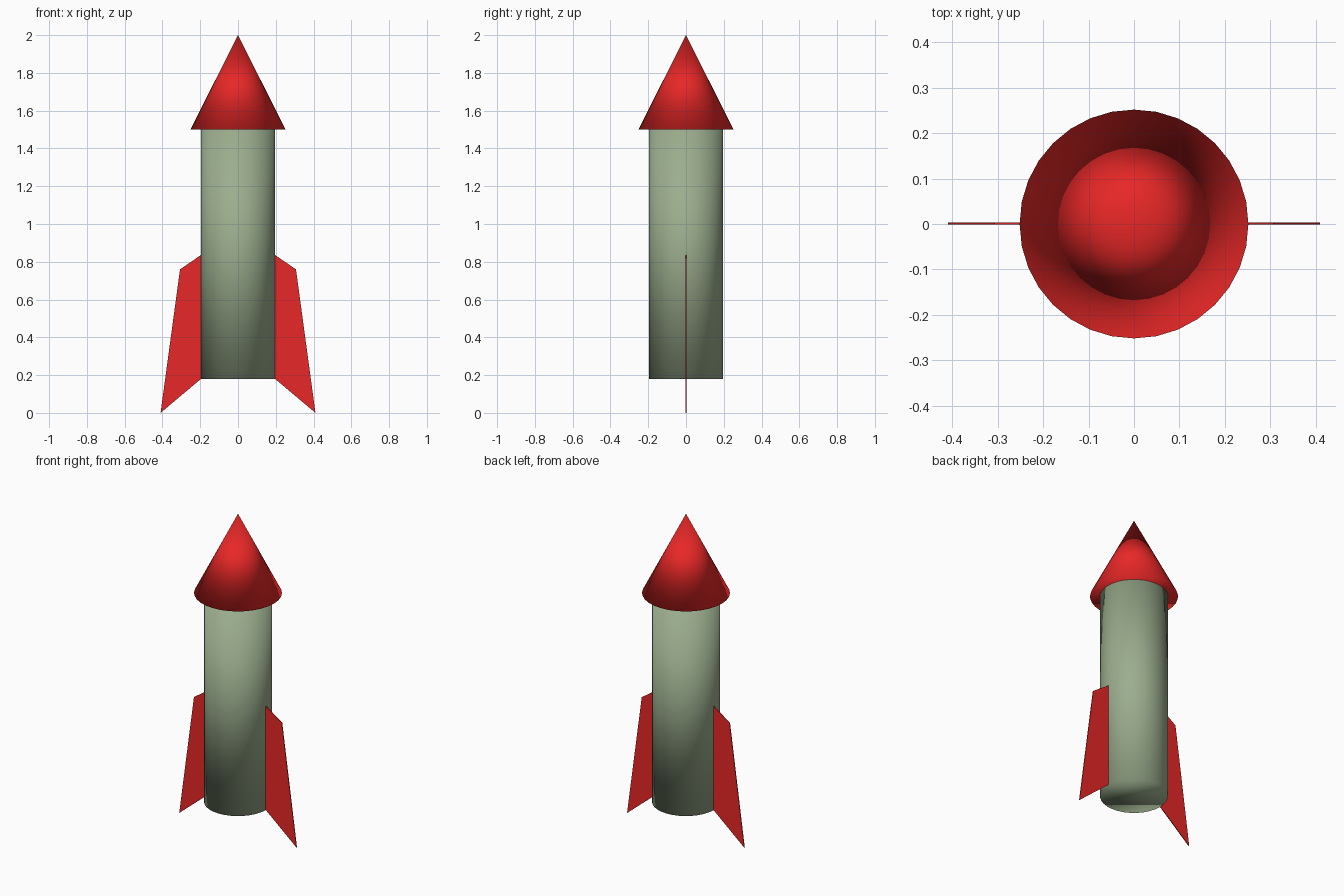
import bpy
import bmesh

if "Cube" in bpy.data.objects:
    bpy.data.objects.remove(bpy.data.objects["Cube"])


def material(name, rgb):
    mat = bpy.data.materials.new(name)
    mat.diffuse_color = (*rgb, 1)
    mat.use_nodes = True
    mat.node_tree.nodes["Principled BSDF"].inputs["Base Color"].default_value = mat.diffuse_color
    return mat


RED = material("red_paint", (0.80, 0.02, 0.02))
GREEN = material("grey_green_paint", (0.33, 0.42, 0.27))


def tube(name, r_bottom, r_top, z0, z1, mat):
    """Upright 32-sided cone or cylinder, smooth shaded all over."""
    bpy.ops.mesh.primitive_cone_add(vertices=32, radius1=r_bottom, radius2=r_top,
                                    depth=z1 - z0, location=(0, 0, (z0 + z1) / 2))
    obj = bpy.context.object
    obj.name = name
    obj.data.materials.append(mat)
    bpy.ops.object.shade_smooth()


def fin(name, side):
    """Thin swept plate standing in the xz plane."""
    profile = [(0.19, 0.185), (0.41, 0.0), (0.307, 0.76), (0.19, 0.84)]
    thickness = 0.005
    bm = bmesh.new()
    face = bm.faces.new([bm.verts.new((side * x, -thickness / 2 + 0.001, z))
                         for x, z in profile])
    grown = bmesh.ops.extrude_face_region(bm, geom=[face])["geom"]
    bmesh.ops.translate(bm, vec=(0, thickness, 0),
                        verts=[g for g in grown if isinstance(g, bmesh.types.BMVert)])
    bmesh.ops.recalc_face_normals(bm, faces=bm.faces)
    mesh = bpy.data.meshes.new(name)
    bm.to_mesh(mesh)
    bm.free()
    mesh.materials.append(RED)
    bpy.context.collection.objects.link(bpy.data.objects.new(name, mesh))


# Fuselage and nose cone
tube("body", 0.195, 0.195, 0.18, 1.5, GREEN)
tube("nose_cone", 0.252, 0, 1.5, 2.0, RED)

# Pair of tail fins
fin("right_fin", 1)
fin("left_fin", -1)
